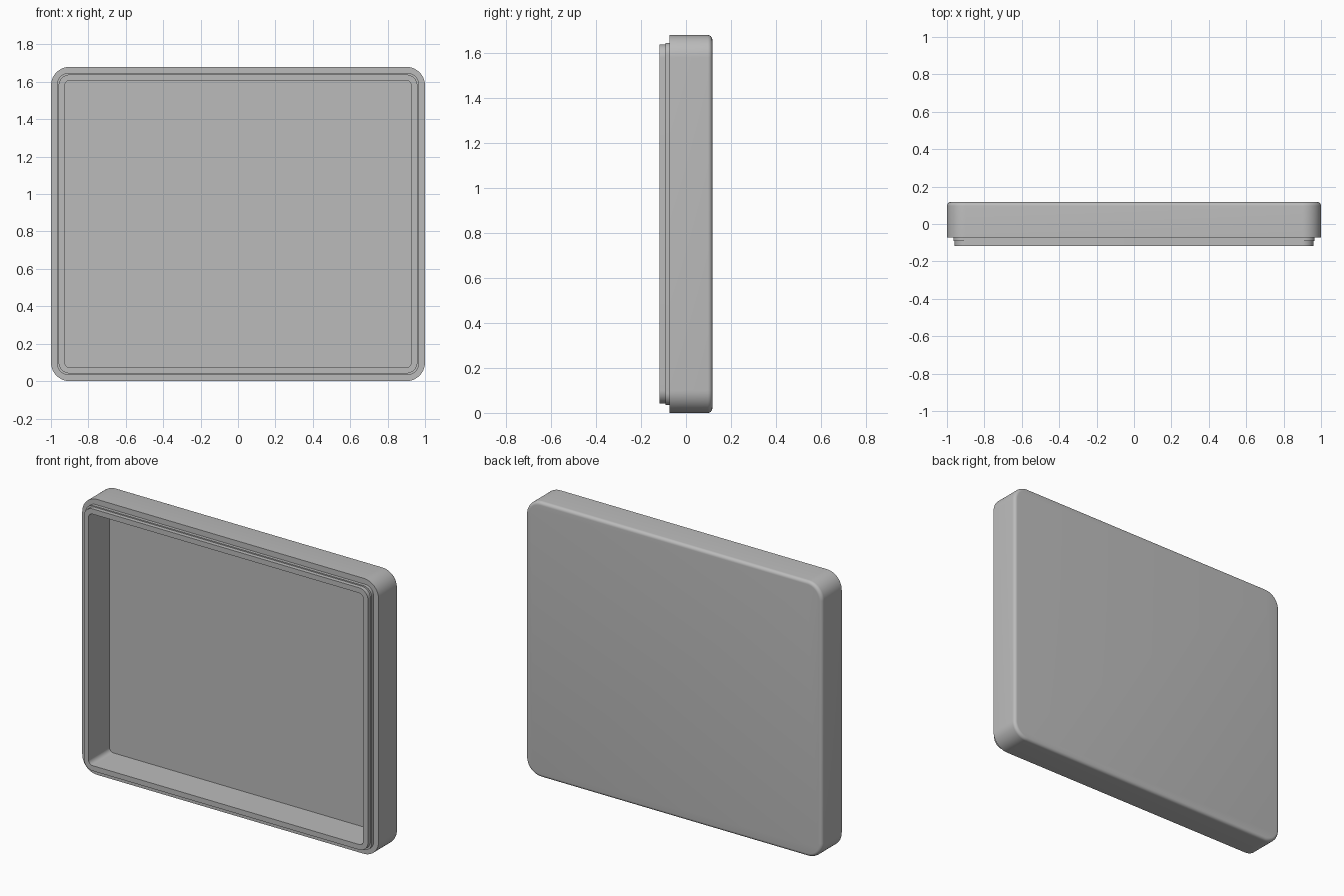
import bpy, bmesh, math

cube = bpy.data.objects.get("Cube")
if cube:
    bpy.data.objects.remove(cube)

WIDTH, HEIGHT = 2.0, 1.68
CORNER_STEPS = 12


def material(name, color):
    mat = bpy.data.materials.new(name)
    mat.use_nodes = True
    mat.diffuse_color = color
    mat.node_tree.nodes["Principled BSDF"].inputs["Base Color"].default_value = color
    return mat


def rounded_ring(bm, inset, radius, y):
    """Rounded rectangle, shrunk by inset, standing upright at depth y."""
    half_w = WIDTH / 2 - inset - radius
    half_h = HEIGHT / 2 - inset - radius
    ring = []
    for quarter, (sx, sz) in enumerate([(1, 1), (-1, 1), (-1, -1), (1, -1)]):
        for step in range(CORNER_STEPS + 1):
            a = math.pi / 2 * (quarter + step / CORNER_STEPS)
            ring.append(bm.verts.new((sx * half_w + radius * math.cos(a), y,
                                      HEIGHT / 2 + sz * half_h + radius * math.sin(a))))
    return ring


def lofted_shell(name, sections, mat):
    """Skin a series of (inset, corner radius, y) sections and cap both ends."""
    bm = bmesh.new()
    rings = [rounded_ring(bm, *s) for s in sections]
    for a, b in zip(rings, rings[1:]):
        for i in range(len(a)):
            j = (i + 1) % len(a)
            bm.faces.new((a[i], a[j], b[j], b[i]))
    bm.faces.new(rings[0])
    bm.faces.new(rings[-1])
    bmesh.ops.recalc_face_normals(bm, faces=bm.faces)
    mesh = bpy.data.meshes.new(name)
    bm.to_mesh(mesh)
    bm.free()
    mesh.materials.append(mat)
    obj = bpy.data.objects.new(name, mesh)
    bpy.context.collection.objects.link(obj)
    return obj


grey = material("plain grey", (0.5, 0.5, 0.5, 1))

# Back panel with a rounded edge, growing into the outer wall
BACK, FILLET, OUTER_R = 0.117, 0.02, 0.1
sections = []
for k in range(7):
    a = math.pi / 2 * k / 6
    inset = FILLET * (1 - math.sin(a))
    sections.append((inset, OUTER_R - inset, BACK - FILLET * (1 - math.cos(a))))

# Outer wall, stepped lip and the hollow inside
sections += [
    (0, OUTER_R, -0.073),
    (0.034, 0.055, -0.073),
    (0.034, 0.055, -0.092),
    (0.041, 0.06, -0.092),
    (0.041, 0.06, -0.117),
    (0.073, 0.028, -0.117),
    (0.073, 0.028, 0.085),
]
tray = lofted_shell("lid_shell", sections, grey)

bpy.ops.object.select_all(action="DESELECT")
tray.select_set(True)
bpy.context.view_layer.objects.active = tray
bpy.ops.object.shade_smooth_by_angle(angle=math.radians(35))
